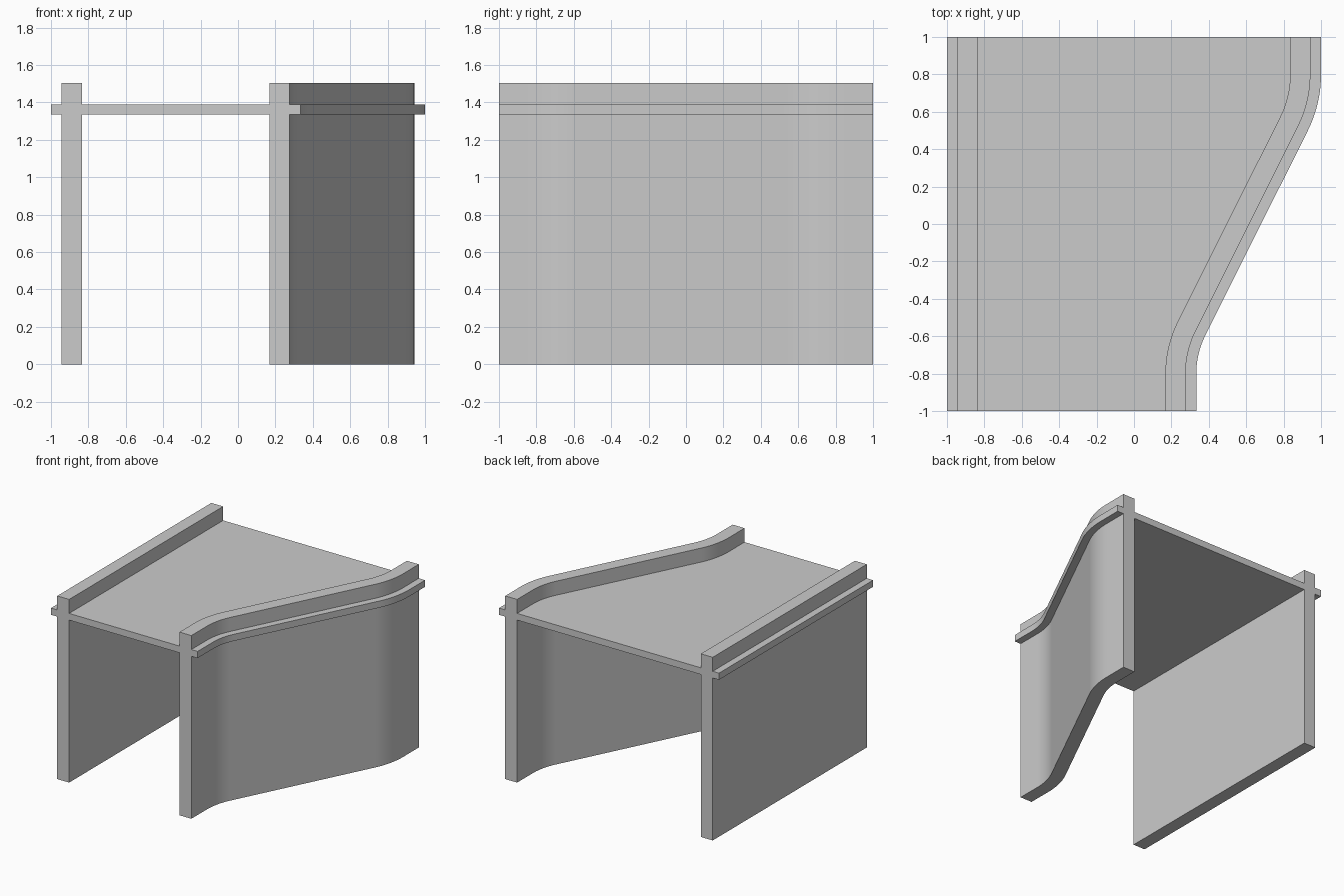
import bpy, bmesh, math

if "Cube" in bpy.data.objects:
    bpy.data.objects.remove(bpy.data.objects["Cube"])

HALF, EDGE = 0.054, 0.111              # half wall thickness, deck overhang from wall centre
Z_LOW, Z_TOP, HEIGHT = 1.335, 1.39, 1.505
X_LEFT, X_NEAR, X_FAR = -0.889, 0.222, 0.889
Y_BEND, STEPS = 0.8, 16
ANGLE = math.atan(0.5)
RADIUS = (Y_BEND - 2 / 3) / math.tan(ANGLE / 2)

# Centre line of the curved wall as (x, y, heading): straight, arc, straight, arc, straight
path = [(X_NEAR, -1, 0)]
for i in range(STEPS + 1):
    a = ANGLE * i / STEPS
    path.append((X_NEAR + RADIUS * (1 - math.cos(a)), -Y_BEND + RADIUS * math.sin(a), a))
for i in range(STEPS, -1, -1):
    a = ANGLE * i / STEPS
    path.append((X_FAR - RADIUS * (1 - math.cos(a)), Y_BEND - RADIUS * math.sin(a), a))
path.append((X_FAR, 1, 0))

# Cross-section of one wall with its deck overhang, from deck underside round to deck top
wall = [(-HALF, Z_LOW), (-HALF, 0), (HALF, 0), (HALF, Z_LOW), (EDGE, Z_LOW),
        (EDGE, Z_TOP), (HALF, Z_TOP), (HALF, HEIGHT), (-HALF, HEIGHT), (-HALF, Z_TOP)]

# Sweep: right wall follows the curve, mirrored left wall stays straight
bm = bmesh.new()
rings = []
for x, y, a in path:
    right = [(x + o * math.cos(a), y - o * math.sin(a), z) for o, z in wall]
    left = [(X_LEFT - o, y, z) for o, z in reversed(wall)]
    rings.append([bm.verts.new(p) for p in right + left])
for r0, r1 in zip(rings, rings[1:]):
    for i in range(len(r0)):
        j = (i + 1) % len(r0)
        bm.faces.new((r0[i], r0[j], r1[j], r1[i]))
bm.faces.new(rings[0])
bm.faces.new(rings[-1])
bmesh.ops.recalc_face_normals(bm, faces=bm.faces)

# Merge the flat areas into single faces
bmesh.ops.dissolve_limit(bm, angle_limit=math.radians(0.1), verts=bm.verts, edges=bm.edges)

mesh = bpy.data.meshes.new("bridge_deck_with_walls")
bm.to_mesh(mesh)
bm.free()
bridge = bpy.data.objects.new("bridge_deck_with_walls", mesh)
bpy.context.collection.objects.link(bridge)
bpy.context.view_layer.objects.active = bridge
bridge.select_set(True)
bpy.ops.object.shade_smooth_by_angle(angle=math.radians(30))
